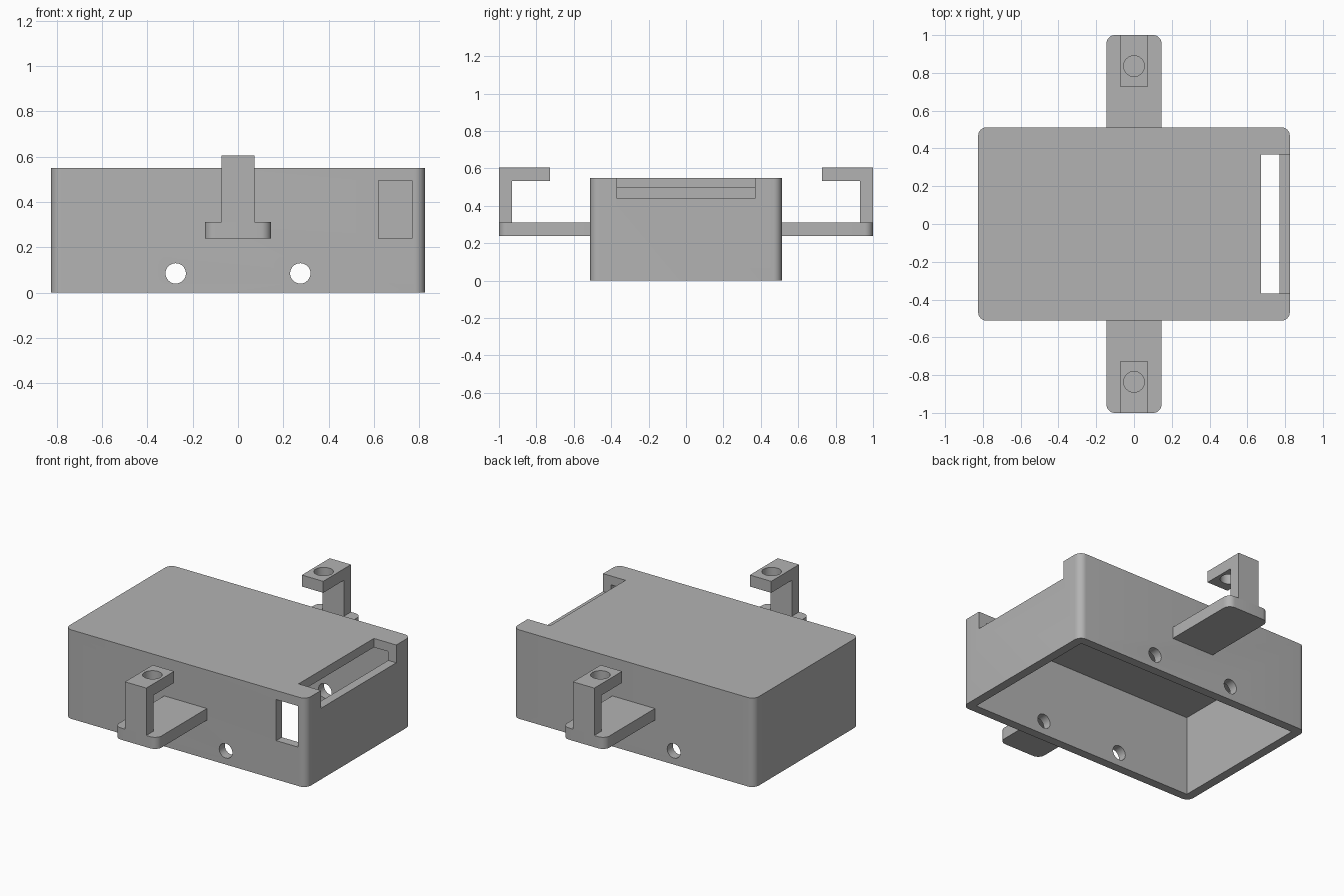
import bpy
import bmesh
import math
from mathutils import Vector

default = bpy.data.objects.get("Cube")
if default:
    bpy.data.objects.remove(default, do_unlink=True)

grey = bpy.data.materials.new("grey plastic")
grey.use_nodes = True
colour = (0.45, 0.45, 0.45, 1)
grey.diffuse_color = colour
grey.node_tree.nodes["Principled BSDF"].inputs["Base Color"].default_value = colour

HALF_X, HALF_Y, HEIGHT = 0.825, 0.512, 0.55
WALL, RADIUS = 0.055, 0.045


def prism(name, points, axis, low, high):
    """Extrude a 2D outline along an axis; the outline uses the other two in order."""
    bm = bmesh.new()
    verts = []
    for p in points:
        co = list(p)
        co.insert(axis, low)
        verts.append(bm.verts.new(co))
    face = bm.faces.new(verts)
    move = Vector((0, 0, 0))
    move[axis] = high - low
    new = bmesh.ops.extrude_face_region(bm, geom=[face])["geom"]
    bmesh.ops.translate(bm, vec=move, verts=[v for v in new if isinstance(v, bmesh.types.BMVert)])
    bmesh.ops.recalc_face_normals(bm, faces=bm.faces)
    mesh = bpy.data.meshes.new(name)
    bm.to_mesh(mesh)
    bm.free()
    mesh.materials.append(grey)
    obj = bpy.data.objects.new(name, mesh)
    bpy.context.collection.objects.link(obj)
    return obj


def rect(x0, x1, y0, y1):
    return [(x0, y0), (x1, y0), (x1, y1), (x0, y1)]


def arc(x, y, radius, start, end, steps):
    angles = [math.radians(start + (end - start) * i / steps) for i in range(steps + 1)]
    return [(x + radius * math.cos(a), y + radius * math.sin(a)) for a in angles]


def circle(x, y, radius):
    return arc(x, y, radius, 0, 360, 32)[:-1]


def cut(obj, cutters):
    """Subtract every cutter, keep the result as plain mesh, drop the cutters."""
    for c in cutters:
        c.hide_render = True
        mod = obj.modifiers.new(c.name, 'BOOLEAN')
        mod.operation, mod.solver, mod.object = 'DIFFERENCE', 'EXACT', c
    graph = bpy.context.evaluated_depsgraph_get()
    graph.update()
    mesh = bpy.data.meshes.new_from_object(obj.evaluated_get(graph))
    obj.modifiers.clear()
    obj.data = mesh
    for c in cutters:
        bpy.data.objects.remove(c, do_unlink=True)


# Rounded box shell, open underneath
cx, cy = HALF_X - RADIUS, HALF_Y - RADIUS
outline = []
for sx, sy, start in ((1, 1, 0), (-1, 1, 90), (-1, -1, 180), (1, -1, 270)):
    outline += arc(sx * cx, sy * cy, RADIUS, start, start + 90, 8)
box = prism("box_shell", outline, 2, 0, HEIGHT)

inner_x, inner_y = HALF_X - WALL, HALF_Y - WALL
cutters = [
    prism("cavity", rect(-inner_x, inner_x, -inner_y, inner_y), 2, -0.1, HEIGHT - WALL),
    prism("end_slot", rect(0.672, 1, -0.368, 0.368), 2, 0.44, 0.7),
    prism("front_window", rect(0.62, 0.768, 0.24, 0.494), 1, -0.6, -0.4),
]
for x in (-0.275, 0.275):
    cutters.append(prism("screw_hole", circle(x, 0.085, 0.045), 1, -0.7, 0.7))
cut(box, cutters)
parts = [box]

# Mounting bracket on the front and back: rounded shelf plus hook with a hole
for side, s in (("front", -1), ("back", 1)):
    half, end = 0.146, 1.0
    shelf_outline = [(-half, HALF_Y), (half, HALF_Y)]
    shelf_outline += arc(half - RADIUS, end - RADIUS, RADIUS, 0, 90, 8)
    shelf_outline += arc(-half + RADIUS, end - RADIUS, RADIUS, 90, 180, 8)
    shelf = prism(side + "_shelf", [(x, s * y) for x, y in shelf_outline], 2, 0.24, 0.312)

    hook_profile = [(end, 0.312), (end, 0.605), (0.728, 0.605),
                    (0.728, 0.534), (0.929, 0.534), (0.929, 0.312)]
    hook = prism(side + "_hook", [(s * y, z) for y, z in hook_profile], 0, -0.073, 0.073)
    cut(hook, [prism("hook_hole", circle(0, s * 0.836, 0.055), 2, 0.45, 0.7)])
    parts += [shelf, hook]

# Smooth the round corners and holes, keep the hard edges
bpy.ops.object.select_all(action='DESELECT')
for p in parts:
    p.select_set(True)
bpy.context.view_layer.objects.active = box
bpy.ops.object.shade_smooth_by_angle(angle=math.radians(30))
